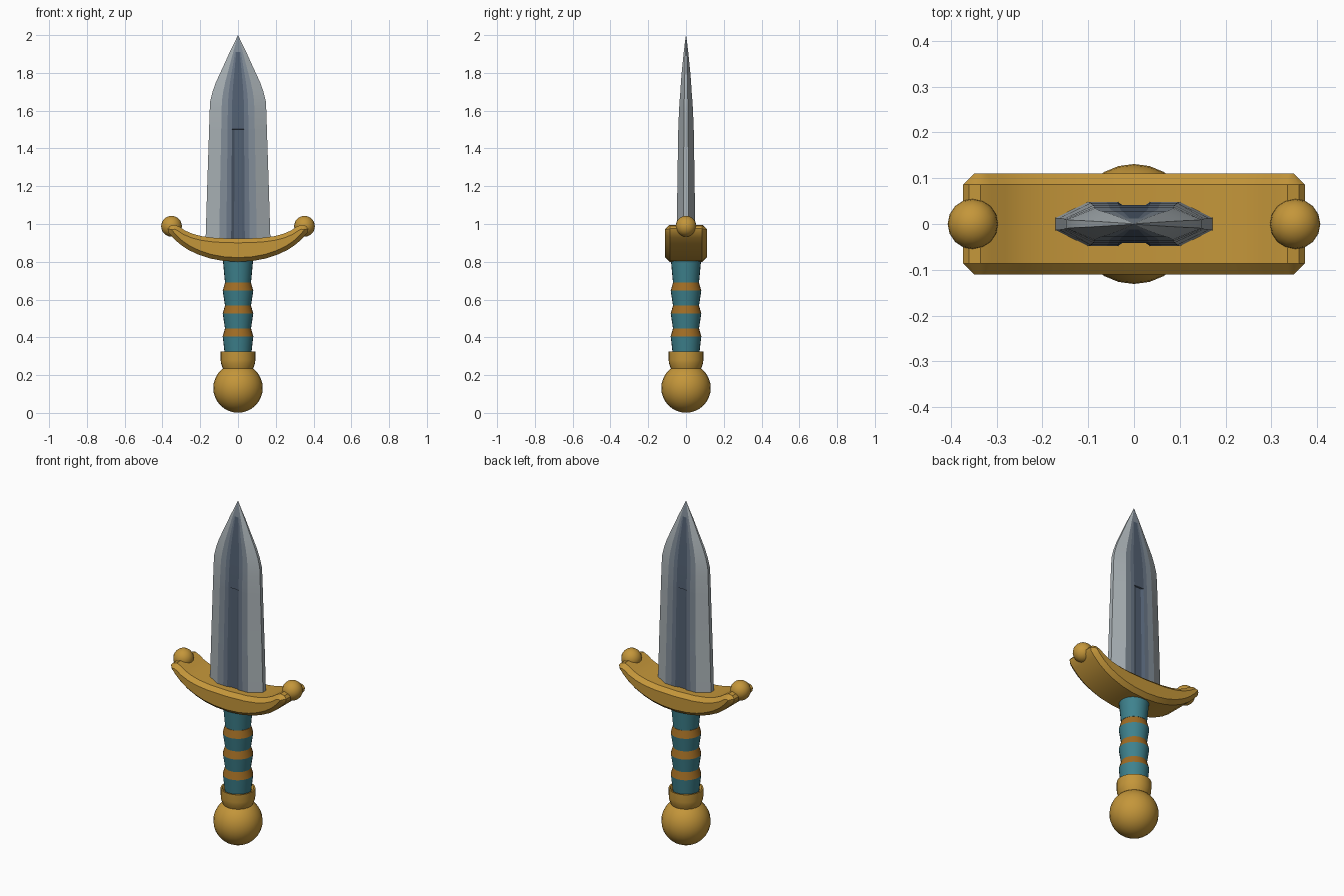
import bpy, bmesh, math

if "Cube" in bpy.data.objects:
    bpy.data.objects.remove(bpy.data.objects["Cube"])


def material(name, r, g, b):
    m = bpy.data.materials.new(name)
    lin = [((c / 255 + 0.055) / 1.055) ** 2.4 for c in (r, g, b)]
    m.diffuse_color = (*lin, 1)
    m.use_nodes = True
    m.node_tree.nodes["Principled BSDF"].inputs["Base Color"].default_value = m.diffuse_color
    return m


GOLD = material("gold", 196, 150, 58)
BRONZE = material("bronze", 160, 108, 36)
TEAL = material("teal", 62, 130, 142)
EDGE = material("edge_steel", 168, 176, 180)
MID = material("mid_steel", 130, 141, 152)
DEEP = material("deep_steel", 106, 119, 135)
DARK = material("dark_steel", 82, 96, 114)


def finish(name, bm, mats, angle=30):
    bmesh.ops.recalc_face_normals(bm, faces=bm.faces)
    me = bpy.data.meshes.new(name)
    bm.to_mesh(me)
    bm.free()
    ob = bpy.data.objects.new(name, me)
    bpy.context.collection.objects.link(ob)
    for m in mats:
        me.materials.append(m)
    bpy.ops.object.select_all(action='DESELECT')
    ob.select_set(True)
    bpy.context.view_layer.objects.active = ob
    bpy.ops.object.shade_smooth_by_angle(angle=math.radians(angle))
    return ob


def bridge(bm, a, b):
    n = len(a)
    return [bm.faces.new((a[i], a[(i + 1) % n], b[(i + 1) % n], b[i])) for i in range(n)]


def lathe(name, profile, mat, seg=24):
    """Turn (radius, z) points round the z axis, closing both ends."""
    bm = bmesh.new()
    rings = [[bm.verts.new((r * math.cos(2 * math.pi * i / seg),
                            r * math.sin(2 * math.pi * i / seg), z))
              for i in range(seg)] for r, z in profile]
    for a, b in zip(rings, rings[1:]):
        bridge(bm, a, b)
    bm.faces.new(rings[0])
    bm.faces.new(rings[-1])
    return finish(name, bm, [mat])


def ball(name, loc, radius, seg, rows):
    bm = bmesh.new()
    bmesh.ops.create_uvsphere(bm, u_segments=seg, v_segments=rows, radius=radius)
    bmesh.ops.translate(bm, verts=bm.verts, vec=loc)
    return finish(name, bm, [GOLD], 60)


# Pommel and its dished collar
ball("pommel", (0, 0, 0.132), 0.131, 24, 16)
lathe("collar", [(0.076, 0.225), (0.082, 0.24), (0.09, 0.262), (0.092, 0.28),
                 (0.092, 0.325), (0.084, 0.325), (0.072, 0.305)], GOLD)

# Grip: flared wrapped sections separated by tapered rings
for i, (low, high) in enumerate([(0.30, 0.405), (0.447, 0.526), (0.568, 0.647), (0.69, 0.82)]):
    lathe(f"grip_section_{i + 1}", [(0.069, low), (0.075, (low + high) / 2), (0.081, high)], TEAL)
for i, low in enumerate([0.405, 0.526, 0.647]):
    lathe(f"grip_ring_{i + 1}", [(0.081, low), (0.069, low + 0.042)], BRONZE)

# Guard: upswept outline, extruded and chamfered front and back
half = [(0, 0.80), (0.08, 0.805), (0.15, 0.818), (0.21, 0.838), (0.265, 0.864),
        (0.31, 0.895), (0.345, 0.928), (0.368, 0.955), (0.373, 0.975), (0.36, 0.99),
        (0.335, 0.996), (0.31, 0.985), (0.28, 0.965), (0.24, 0.948), (0.19, 0.935),
        (0.12, 0.926), (0, 0.922)]
outline = half + [(-x, z) for x, z in reversed(half[1:-1])]
bm = bmesh.new()
front, back = [[bm.verts.new((x, y, z)) for x, z in outline] for y in (-0.086, 0.086)]
bridge(bm, front, back)
caps = [bm.faces.new(front), bm.faces.new(list(reversed(back)))]
bmesh.ops.recalc_face_normals(bm, faces=bm.faces)
for cap in caps:
    bmesh.ops.inset_region(bm, faces=[cap], thickness=0.022, depth=0.024, use_even_offset=True)
finish("guard", bm, [GOLD])

# Ball ends of the guard
for side, x in (("left", -0.352), ("right", 0.352)):
    ball(f"guard_ball_{side}", (x, 0, 0.988), 0.055, 16, 12)

# Blade: (z, half width, half thickness, groove floor factor)
rows = [(0.87, 0.173, 0.049, 0.8), (1.2, 0.163, 0.046, 0.8), (1.5, 0.153, 0.041, 0.8),
        (1.502, 0.153, 0.041, 1), (1.6, 0.15, 0.037, 1), (1.65, 0.147, 0.034, 1),
        (1.70, 0.135, 0.030, 1), (1.75, 0.117, 0.027, 1), (1.80, 0.094, 0.023, 1),
        (1.85, 0.071, 0.018, 1), (1.91, 0.044, 0.012, 1), (1.96, 0.019, 0.006, 1),
        (2.0, 0.0005, 0.0003, 1)]
columns = [1, 0.58, 0.36, 0.21, 0.12]
bm = bmesh.new()
rings = []
for z, w, t, floor in rows:
    heights = [0.28, 1, 1, 1, floor]
    right = [(c * w, -h * t) for c, h in zip(columns, heights)]
    face = right + [(-x, y) for x, y in reversed(right)]
    loop = face + [(x, -y) for x, y in reversed(face)]
    rings.append([bm.verts.new((x, y, z)) for x, y in loop])
# Steel darkens from the edges to the groove; the point stays lighter
shades = [0, 1, 2, 3, 3, 3, 2, 1, 0, 0]
for a, b, row in zip(rings, rings[1:], rows):
    for i, f in enumerate(bridge(bm, a, b)):
        shade = shades[i % 10]
        f.material_index = min(shade, 1) if row[0] > 1.9 else shade
bm.faces.new(rings[0])
bm.faces.new(rings[-1])
finish("blade", bm, [EDGE, MID, DEEP, DARK], 18)
